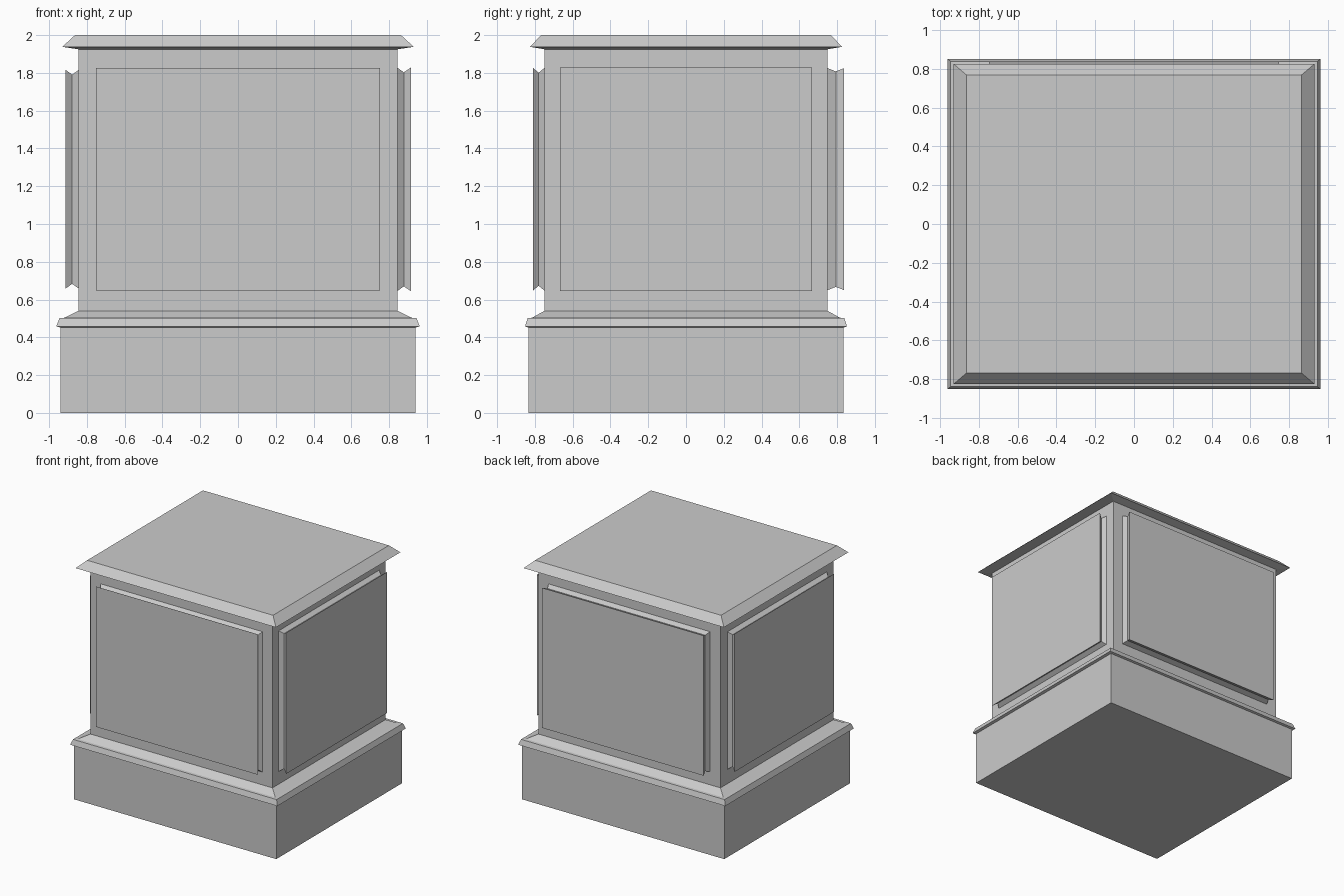
import bpy, bmesh
from math import radians
from mathutils import Matrix

if "Cube" in bpy.data.objects:
    bpy.data.objects.remove(bpy.data.objects["Cube"])


def loft(name, rings, close_start=False, close_end=False, matrix=Matrix()):
    """Skin a stack of four-cornered rings, optionally closing the ends."""
    bm = bmesh.new()
    loops = [[bm.verts.new(p) for p in ring] for ring in rings]
    for a, b in zip(loops, loops[1:]):
        for i in range(4):
            j = (i + 1) % 4
            bm.faces.new((a[i], a[j], b[j], b[i]))
    if close_start:
        bm.faces.new(loops[0][::-1])
    if close_end:
        bm.faces.new(loops[-1])
    bm.transform(matrix)
    mesh = bpy.data.meshes.new(name)
    bm.to_mesh(mesh)
    bm.free()
    obj = bpy.data.objects.new(name, mesh)
    bpy.context.collection.objects.link(obj)
    return obj


def level(hx, hy, z):
    return [(-hx, -hy, z), (hx, -hy, z), (hx, hy, z), (-hx, hy, z)]


def panel(name, half_width, z0, z1, depths, inset, angle):
    """Raised panel with a V groove around its edge, facing outwards."""
    rings = []
    for depth, d in zip(depths, (0, inset, 0)):
        w = half_width - d
        rings.append([(-w, -depth, z0 + d), (w, -depth, z0 + d),
                      (w, -depth, z1 - d), (-w, -depth, z1 - d)])
    loft(name, rings, close_end=True,
         matrix=Matrix.Rotation(radians(angle), 4, 'Z'))


# Plinth block
loft("plinth", [level(0.94, 0.835, 0), level(0.94, 0.835, 0.452)],
     close_start=True)

# Moulding on top of the plinth
loft("plinth_moulding", [level(0.94, 0.835, 0.452), level(0.962, 0.852, 0.458),
                         level(0.945, 0.838, 0.502), level(0.917, 0.815, 0.504),
                         level(0.845, 0.75, 0.54)])

# Main body
loft("body", [level(0.845, 0.75, 0.54), level(0.845, 0.75, 1.925)])

# Bevelled cap
loft("cap", [level(0.845, 0.75, 1.925), level(0.93, 0.825, 1.938),
             level(0.863, 0.768, 2.0)], close_end=True)

# Four raised panels
panel("front_panel", 0.753, 0.648, 1.826, (0.75, 0.78, 0.81), 0.025, 0)
panel("right_panel", 0.668, 0.645, 1.828, (0.843, 0.878, 0.915), 0.025, 90)
panel("back_panel", 0.75, 0.65, 1.825, (0.75, 0.793, 0.837), 0.017, 180)
panel("left_panel", 0.66, 0.658, 1.816, (0.843, 0.878, 0.913), 0.025, -90)
